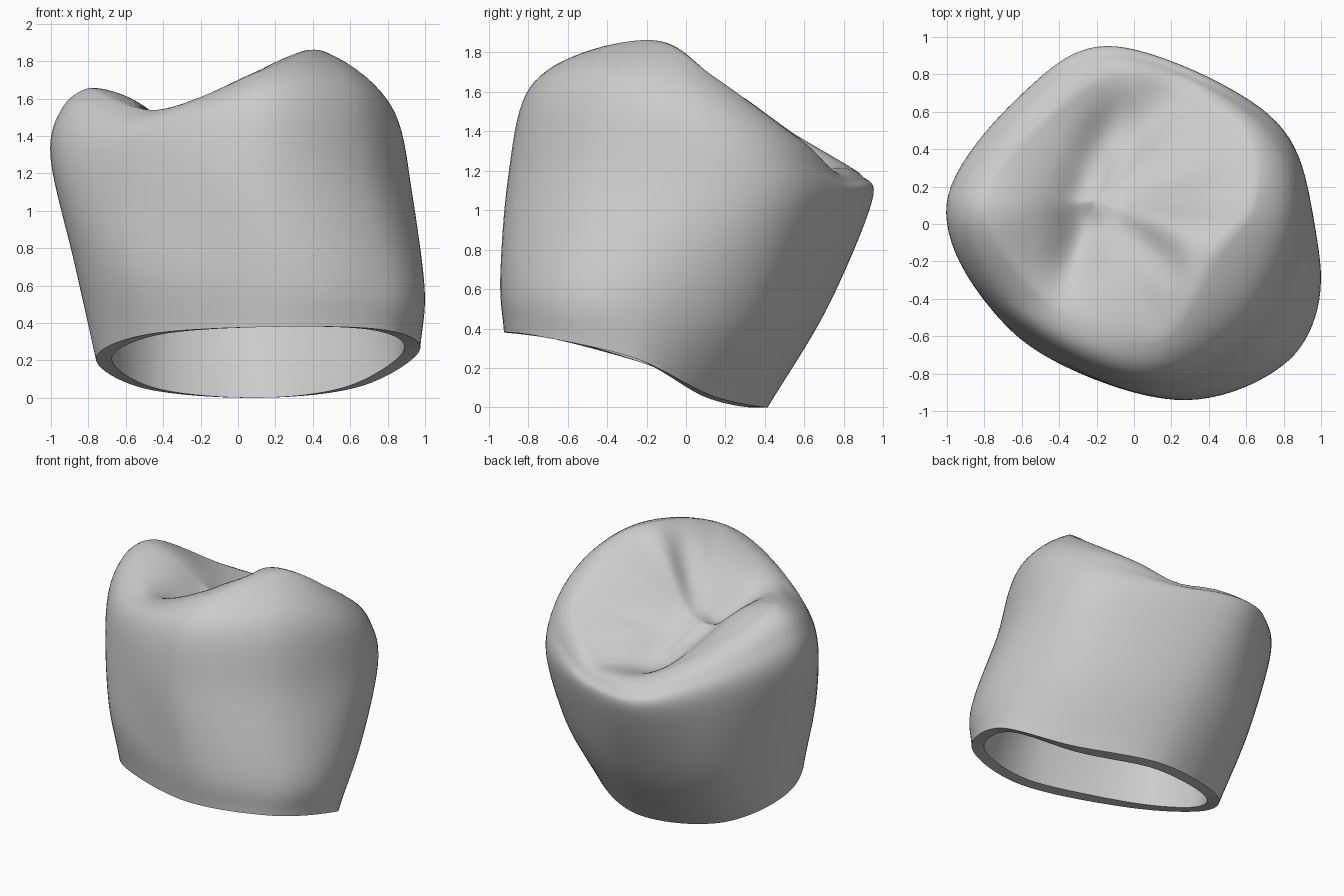
import bpy, bmesh, math
from mathutils import Vector

old = bpy.data.objects.get("Cube")
if old:
    bpy.data.objects.remove(old, do_unlink=True)

SEGMENTS = 96

# Guide loops, eight points each, counter-clockwise from +x
MARGIN = [(.97, -.26, .25), (.65, .13, .06), (.1, .41, 0), (-.5, .26, .05),
          (-.76, -.17, .21), (-.48, -.64, .34), (.22, -.92, .38), (.8, -.74, .36)]
BELLY = [(.995, -.2, .58), (.73, .36, .5), (.04, .71, .5), (-.56, .53, .54),
         (-.87, -.04, .7), (-.6, -.62, .72), (.22, -.94, .66), (.83, -.71, .62)]
EQUATOR = [(.93, .03, 1.1), (.73, .57, 1.03), (-.09, .94, 1.04), (-.6, .69, 1.1),
           (-1, .1, 1.28), (-.72, -.48, 1.2), (.06, -.9, 1.16), (.69, -.62, 1.16)]
CREST = [(.64, .15, 1.67), (.55, .55, 1.38), (-.05, .79, 1.22), (-.48, .55, 1.38),
         (-.8, .1, 1.655), (-.43, -.44, 1.54), (.13, -.61, 1.75), (.43, -.16, 1.86)]
FOSSA = Vector((-.2, .12, 1.4))
# Grooves radiating from the fossa: angle in degrees, width, depth
GROOVES = [(-113, .12, .06), (-40, .1, .08), (18, .12, .04), (75, .17, .1)]
# Dip in the crest beside the back ridge
NOTCH = Vector((.24, .73, 0))


def spline(a, b, c, d, t):
    """Catmull-Rom point between b and c."""
    return (b + (c - a) * (t / 2) + (a * 2 - b * 5 + c * 4 - d) * (t * t / 2)
            + (b * 3 - a - c * 3 + d) * (t ** 3 / 2))


def smooth_loop(points):
    pts = [Vector(p) for p in points]
    n, loop = len(pts), []
    for i in range(SEGMENTS):
        k, t = divmod(i * n / SEGMENTS, 1)
        loop.append(spline(*(pts[(int(k) + j) % n] for j in (-1, 0, 1, 2)), t))
    return loop


def flat(v):
    return Vector((v.x, v.y, 0))


def centre(loop):
    return sum(loop, Vector()) / len(loop)


def shoulder_loop():
    """Loop halfway round the quarter ellipse from equator to crest."""
    loop, k = [], math.sqrt(.5)
    for q, c in zip(equator, crest):
        p = q.lerp(c, 1 - k)
        p.z = q.z + (c.z - q.z) * k
        loop.append(p)
    return loop


def chewing_ring(s, grooves):
    """Ring on the biting surface, s = 1 at the crest and 0 at the fossa."""
    ring = []
    for c in crest:
        p = FOSSA.lerp(c, s)
        p.z = FOSSA.z + (c.z - FOSSA.z) * math.sin(s * math.pi / 2) ** 1.4
        for deg, width, depth in grooves:
            ray = Vector((math.cos(math.radians(deg)), math.sin(math.radians(deg)), 0))
            arm = flat(p - FOSSA)
            off = (arm - ray * max(arm.dot(ray), 0)).length
            p.z -= depth * math.exp(-(off / width) ** 2) * math.sin(math.pi * s) ** 2
        ring.append(p)
    return ring


def wall_ring(u):
    """Ring on the wall: 0 margin, 1 belly, 2 equator, 3 shoulder, 4 crest."""
    k = min(int(u), len(stack) - 4)
    return [spline(*quad, u - k) for quad in zip(*stack[k:k + 4])]


def inset_ring(ring, gap):
    mid = centre(ring)
    return [p - flat(p - mid).normalized() * gap for p in ring]


def bridge(bm, lo, hi):
    for i in range(SEGMENTS):
        j = (i + 1) % SEGMENTS
        bm.faces.new((lo[i], lo[j], hi[j], hi[i]))


def skin(bm, rings, tip):
    """Bridge a stack of rings, close it at the tip, return the first loop."""
    loops = [[bm.verts.new(p) for p in ring] for ring in rings]
    for lo, hi in zip(loops, loops[1:]):
        bridge(bm, lo, hi)
    last, top = loops[-1], bm.verts.new(tip)
    for i in range(SEGMENTS):
        bm.faces.new((last[i], last[(i + 1) % SEGMENTS], top))
    return loops[0]


margin, belly, equator, crest = map(smooth_loop, (MARGIN, BELLY, EQUATOR, CREST))
for c in crest:
    c.z -= .06 * math.exp(-(flat(c) - NOTCH).length_squared / .03)
below = [m * 2 - b for m, b in zip(margin, belly)]
stack = [below, margin, belly, equator, shoulder_loop(), crest, chewing_ring(.75, GROOVES)]
bm = bmesh.new()

# Outer wall, cusps and biting surface
outer = [wall_ring(i / 8) for i in range(32)]
outer += [chewing_ring(1 - i / 20, GROOVES) for i in range(20)]
outer_rim = skin(bm, outer, FOSSA)

# Hollow inside, its ceiling following the biting surface
drop = Vector((0, 0, -.22))
inner = [inset_ring(wall_ring(i / 5), .085 + .011 * i) for i in range(11)]
inner += [[p + drop for p in chewing_ring(.8 - i / 10, [])] for i in range(8)]
inner_rim = skin(bm, inner, FOSSA + drop)

# Flat margin joining both skins
bridge(bm, outer_rim, inner_rim)
bmesh.ops.recalc_face_normals(bm, faces=bm.faces)

mesh = bpy.data.meshes.new("tooth_crown")
bm.to_mesh(mesh)
bm.free()
crown = bpy.data.objects.new("tooth_crown", mesh)
bpy.context.collection.objects.link(crown)

# Plain grey ceramic
grey = bpy.data.materials.new("ceramic_grey")
grey.use_nodes = True
colour = (.6, .6, .6, 1)
grey.diffuse_color = colour
grey.node_tree.nodes["Principled BSDF"].inputs["Base Color"].default_value = colour
mesh.materials.append(grey)

bpy.context.view_layer.objects.active = crown
crown.select_set(True)
bpy.ops.object.shade_smooth_by_angle(angle=math.radians(40))
